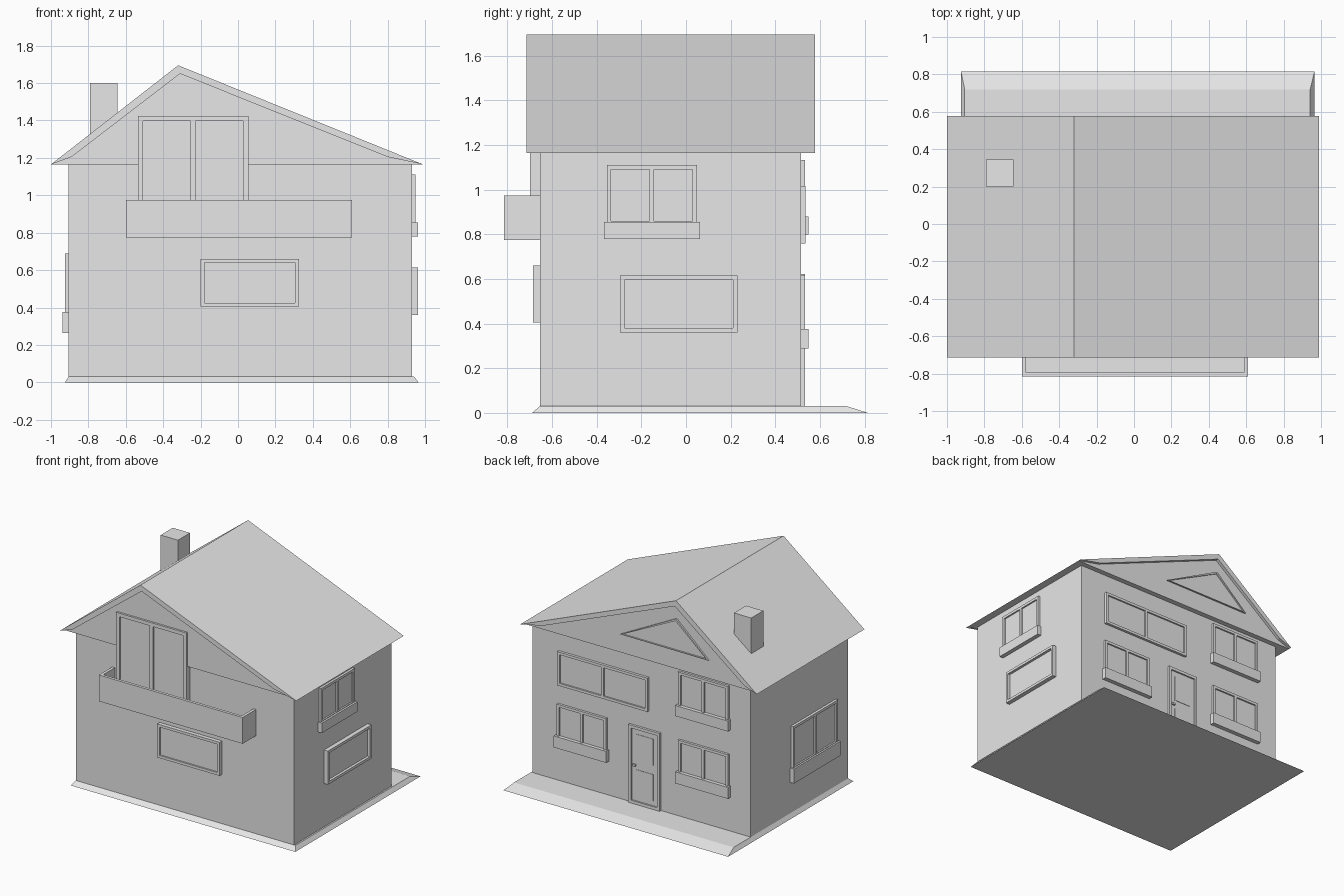
import bpy
import bmesh
from mathutils import Matrix, Vector

cube = bpy.data.objects.get("Cube")
if cube:
    bpy.data.objects.remove(cube, do_unlink=True)

grey = bpy.data.materials.new("light_grey")
grey.use_nodes = True
grey.diffuse_color = (0.8, 0.8, 0.8, 1)
grey.node_tree.nodes["Principled BSDF"].inputs["Base Color"].default_value = (0.8, 0.8, 0.8, 1)

# Main dimensions of the house body
LEFT, RIGHT, FRONT, BACK, EAVE = -0.905, 0.93, -0.655, 0.515, 1.165


def finish(name, bm):
    bmesh.ops.recalc_face_normals(bm, faces=bm.faces[:])
    mesh = bpy.data.meshes.new(name)
    bm.to_mesh(mesh)
    bm.free()
    mesh.materials.append(grey)
    obj = bpy.data.objects.new(name, mesh)
    bpy.context.collection.objects.link(obj)
    return obj


def add_box(bm, x, y, z, matrix=Matrix()):
    """Add a box given as (min, max) ranges, moved by a matrix."""
    made = bmesh.ops.create_cube(bm, size=1)["verts"]
    for v in made:
        v.co = matrix @ Vector([(r[0] + r[1]) / 2 + c * (r[1] - r[0])
                                for r, c in zip((x, y, z), v.co)])
    return made


def box(name, x, y, z, matrix=Matrix()):
    bm = bmesh.new()
    add_box(bm, x, y, z, matrix)
    return finish(name, bm)


def prism(name, profile, y0, y1):
    """Extrude an x-z profile along y."""
    bm = bmesh.new()
    face = bm.faces.new([bm.verts.new((x, y0, z)) for x, z in profile])
    extruded = bmesh.ops.extrude_face_region(bm, geom=[face])["geom"]
    bmesh.ops.translate(bm, vec=(0, y1 - y0, 0),
                        verts=[g for g in extruded if isinstance(g, bmesh.types.BMVert)])
    return finish(name, bm)


def wall(along, outward, offset):
    """Matrix for (along wall, outward, up) coordinates."""
    m = Matrix.Identity(4)
    m.col[0] = Vector((*along, 0, 0))
    m.col[1] = Vector((*outward, 0, 0))
    m.col[3] = Vector((*(Vector(outward) * offset), 0, 1))
    return m


front_wall = wall((1, 0), (0, -1), -FRONT)
back_wall = wall((1, 0), (0, 1), BACK)
left_wall = wall((0, 1), (1, 0), RIGHT)
right_wall = wall((0, 1), (-1, 0), -LEFT)


def window(name, side, u, z, depth, panes=1, rim=0.02, recess=0.012, sill=None, sill_depth=0.033):
    """Frame bars around recessed panes, with an optional sill box."""
    bm = bmesh.new()
    d = (-0.01, depth)
    for a in (u[0], u[1] - rim):
        add_box(bm, (a, a + rim), d, z, side)
    for b in (z[0], z[1] - rim):
        add_box(bm, (u[0] + rim, u[1] - rim), d, (b, b + rim), side)
    if panes == 2:
        mid = (u[0] + u[1]) / 2
        add_box(bm, (mid - rim / 2, mid + rim / 2), d, (z[0] + rim, z[1] - rim), side)
    add_box(bm, (u[0] + rim, u[1] - rim), (-0.01, depth - recess), (z[0] + rim, z[1] - rim), side)
    finish(name, bm)
    if sill:
        box(name + "_sill", (u[0] - 0.012, u[1] + 0.012), (-0.01, sill_depth), sill, side)


# Foundation slab with sloped edges and a wide step at the back
bm = bmesh.new()
for v in add_box(bm, (-0.925, 0.965), (-0.69, 0.815), (0, 0.03)):
    if v.co.z > 0.01:
        v.co.x = -0.905 if v.co.x < 0 else 0.942
        v.co.y = FRONT if v.co.y < 0 else 0.72
finish("foundation", bm)

# Walls, gables and roof
box("house_walls", (LEFT, RIGHT), (FRONT, BACK), (0.02, EAVE))
inner = [(0.8, 1.205), (-0.31, 1.65), (-0.89, 1.205)]
prism("roof", [(-1, EAVE), (-0.32, 1.695), (0.99, EAVE)] + inner, -0.715, 0.578)
prism("gables", [(-1, EAVE), (0.99, EAVE)] + inner, -0.685, 0.555)
box("chimney", (-0.79, -0.645), (0.2, 0.345), (1.25, 1.6))

# Balcony with low walls and its double door
bm = bmesh.new()
add_box(bm, (-0.6, 0.61), (-0.815, FRONT), (0.775, 0.8))
add_box(bm, (-0.6, 0.61), (-0.815, -0.793), (0.8, 0.975))
for x in (-0.6, 0.588):
    add_box(bm, (x, x + 0.022), (-0.793, FRONT), (0.8, 0.975))
finish("balcony", bm)
window("balcony_door", front_wall, (-0.535, 0.055), (0.8, 1.425), 0.045, 2, rim=0.027)

# Windows on the front and both sides
window("front_window", front_wall, (-0.2, 0.325), (0.405, 0.66), 0.03)
window("left_upper_window", left_wall, (-0.355, 0.05), (0.84, 1.11), 0.018, 2,
       sill=(0.78, 0.855))
window("left_lower_window", left_wall, (-0.295, 0.23), (0.36, 0.615), 0.033, recess=0.02)
window("right_window", right_wall, (-0.505, 0.03), (0.36, 0.69), 0.02, 2,
       sill=(0.265, 0.375))

# Back windows
window("back_long_window", back_wall, (-0.05, 0.71), (0.76, 1.017), 0.02, 2)
for name, u, top, sill in (("back_upper_window", (-0.725, -0.305), 1.133, (0.8, 0.88)),
                           ("back_lower_window_a", (-0.725, -0.305), 0.615, (0.288, 0.375)),
                           ("back_lower_window_b", (0.3, 0.717), 0.615, (0.288, 0.375))):
    window(name, back_wall, u, (sill[0] + 0.05, top), 0.018, 2, sill=sill)

# Back door with two panels and a handle
window("back_door", back_wall, (-0.15, 0.113), (0.03, 0.622), 0.018, rim=0.022)
for name, z in (("lower", (0.09, 0.29)), ("upper", (0.36, 0.56))):
    box("door_panel_" + name, (-0.09, 0.053), (0, 0.009), z, back_wall)
box("door_handle", (0.055, 0.08), (0, 0.02), (0.315, 0.33), back_wall)

# Triangular window in the back gable
bm = bmesh.new()
face = bm.faces.new([bm.verts.new((x, 0.55, z))
                     for x, z in ((0.157, 1.308), (-0.311, 1.55), (-0.583, 1.305))])
if face.normal.y <= 0:
    face.normal_update()
    if face.normal.y < 0:
        face.normal_flip()
front = bmesh.ops.extrude_face_region(bm, geom=[face])["geom"]
bmesh.ops.translate(bm, vec=(0, 0.017, 0),
                    verts=[g for g in front if isinstance(g, bmesh.types.BMVert)])
pane = [g for g in front if isinstance(g, bmesh.types.BMFace)]
bmesh.ops.inset_region(bm, faces=pane, thickness=0.017)
pushed = bmesh.ops.extrude_face_region(bm, geom=pane)["geom"]
bmesh.ops.delete(bm, geom=pane, context="FACES_ONLY")
bmesh.ops.translate(bm, vec=(0, -0.01, 0),
                    verts=[g for g in pushed if isinstance(g, bmesh.types.BMVert)])
finish("gable_window", bm)
